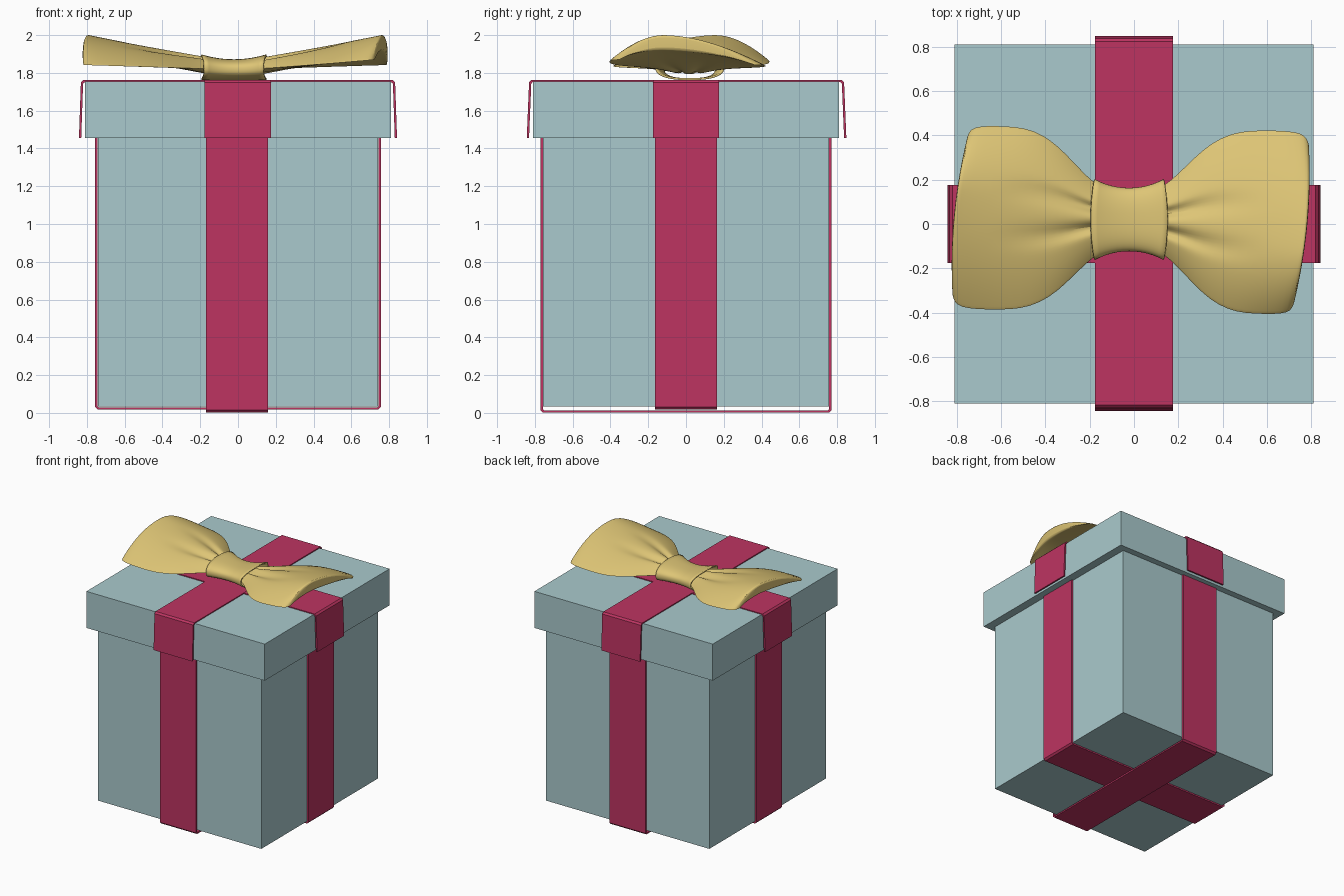
import bpy, bmesh, math

if "Cube" in bpy.data.objects:
    bpy.data.objects.remove(bpy.data.objects["Cube"], do_unlink=True)


def material(name, rgb):
    mat = bpy.data.materials.new(name)
    mat.use_nodes = True
    mat.diffuse_color = (*rgb, 1)
    mat.node_tree.nodes["Principled BSDF"].inputs["Base Color"].default_value = (*rgb, 1)
    return mat


TEAL = material("pale teal card", (0.40, 0.59, 0.61))
RED = material("raspberry ribbon", (0.51, 0.034, 0.12))
GOLD = material("gold satin", (0.73, 0.56, 0.18))


def make_object(name, bm, mat):
    bmesh.ops.recalc_face_normals(bm, faces=bm.faces)
    mesh = bpy.data.meshes.new(name)
    bm.to_mesh(mesh)
    bm.free()
    mesh.materials.append(mat)
    obj = bpy.data.objects.new(name, mesh)
    bpy.context.collection.objects.link(obj)
    return obj


def solidify(obj, thickness, offset=0):
    mod = obj.modifiers.new("thickness", "SOLIDIFY")
    mod.thickness = thickness
    mod.offset = offset
    mod.use_even_offset = True


def smooth(obj):
    bpy.ops.object.select_all(action="DESELECT")
    obj.select_set(True)
    bpy.context.view_layer.objects.active = obj
    bpy.ops.object.shade_smooth_by_angle(angle=math.radians(50))


def box(name, hx, hy, z0, z1, mat, open_bottom=False):
    bm = bmesh.new()
    bmesh.ops.create_cube(bm, size=2)
    for v in bm.verts:
        v.co = (v.co.x * hx, v.co.y * hy, z1 if v.co.z > 0 else z0)
    if open_bottom:
        low = [f for f in bm.faces if all(v.co.z == z0 for v in f.verts)]
        bmesh.ops.delete(bm, geom=low, context="FACES")
    return make_object(name, bm, mat)


def band(name, path, lo, hi, axis):
    """Folded ribbon: path of (distance, z) swept across its width."""
    bm = bmesh.new()
    place = (lambda d, w, z: (d, w, z)) if axis == "x" else (lambda d, w, z: (w, d, z))
    rows = [[bm.verts.new(place(d, w, z)) for w in (lo, hi)] for d, z in path]
    for a, b in zip(rows, rows[1:]):
        bm.faces.new((a[0], a[1], b[1], b[0]))
    obj = make_object(name, bm, RED)
    solidify(obj, 0.012)


def folded(half, flare, z_open, z_fold, shift=0.0):
    """Symmetric U path with slightly chamfered folds."""
    s = 0.01 if z_open > z_fold else -0.01
    side = [(half + flare, z_open), (half, z_fold + s), (half - 0.01, z_fold)]
    return [(-d + shift, z) for d, z in side] + [(d + shift, z) for d, z in side[::-1]]


# Box body and hollow lid
box("box_body", 0.742, 0.757, 0.035, 1.73, TEAL)
lid = box("box_lid", 0.81, 0.81, 1.455, 1.755, TEAL, open_bottom=True)
solidify(lid, 0.012, -1)

# Ribbons around the body and over the lid
band("body_ribbon_front_back", folded(0.764, 0, 1.72, 0.007), -0.17, 0.158, "y")
band("body_ribbon_sides", folded(0.75, 0, 1.72, 0.023), -0.165, 0.165, "x")
band("lid_ribbon_front_back", folded(0.828, 0.012, 1.455, 1.757, 0.003), -0.177, 0.175, "y")
band("lid_ribbon_sides", folded(0.826, 0.01, 1.455, 1.756), -0.175, 0.175, "x")

# Bow wings: lofted arched loops with two folds running out of the knot
CX, CY = -0.015, 0.018
STATIONS = [(0.10, 0.13), (0.16, 0.165), (0.20, 0.20), (0.26, 0.26), (0.33, 0.33),
            (0.41, 0.385), (0.50, 0.415), (0.60, 0.42), (0.70, 0.42), (0.77, 0.412),
            (0.798, 0.39), (0.808, 0.36)]
STEPS = 28


def wing(name, turn):
    bm = bmesh.new()
    rings = []
    for d, w in STATIONS:
        u = (d - 0.10) / 0.70

        def point(v, top):
            peak = -0.3 * u
            t = (v - peak) / ((1 - peak) if v > peak else (1 + peak))
            edge = 1.82 + (0.032 - 0.013 * v) * u
            rise = 0.055 + 0.09 * u if top else -0.035 + 0.10 * u
            z = edge + rise * (1 - t * t)
            fade = max(0, 1 - u * 1.4)
            for groove in (0.2, -0.3):
                dip = 0.04 * fade * math.exp(-((v - groove) / 0.1) ** 2)
                z -= dip if top else -0.4 * dip
            x = d - 0.027 * u * u * (v - 0.6) ** 2
            y = v * w - 0.013 * u
            return (CX + turn * x, CY + turn * y, z)

        vs = [-math.cos(math.pi * i / STEPS) * 0.4 + (2 * i / STEPS - 1) * 0.6
              for i in range(STEPS + 1)]
        top = [bm.verts.new(point(v, True)) for v in vs]
        low = [top[0]] + [bm.verts.new(point(v, False)) for v in vs[1:-1]] + [top[-1]]
        rings.append((top, low))
    for (ta, la), (tb, lb) in zip(rings, rings[1:]):
        for i in range(STEPS):
            bm.faces.new((ta[i], ta[i + 1], tb[i + 1], tb[i]))
            bm.faces.new((la[i], lb[i], lb[i + 1], la[i + 1]))
    for top, low in (rings[0], rings[-1]):
        for i in range(STEPS):
            bm.faces.new(list(dict.fromkeys((top[i], top[i + 1], low[i + 1], low[i]))))
    obj = make_object(name, bm, GOLD)
    smooth(obj)
    sub = obj.modifiers.new("rounding", "SUBSURF")
    sub.levels = sub.render_levels = 1


wing("bow_wing_left", 1)
wing("bow_wing_right", -1)

# Bow knot: waisted band wrapped around the middle
bm = bmesh.new()
rings = []
for i in range(13):
    k = i / 6 - 1
    ry, top = 0.143 + 0.04 * k * k, 1.872 + 0.026 * k * k
    mid, ring = (top + 1.762) / 2, []
    for j in range(48):
        a = 2 * math.pi * j / 48
        c, s = math.cos(a), math.sin(a)
        y = ry * math.copysign(abs(c) ** 0.8, c)
        z = mid + (top - mid) * math.copysign(abs(s) ** 0.8, s)
        ring.append(bm.verts.new((-0.022 + k * (0.172 - 0.5 * y * y), 0.02 + y, z)))
    rings.append(ring)
for a, b in zip(rings, rings[1:]):
    for j in range(48):
        bm.faces.new((a[j], a[j - 1], b[j - 1], b[j]))
knot = make_object("bow_knot", bm, GOLD)
smooth(knot)
solidify(knot, 0.01, -1)
